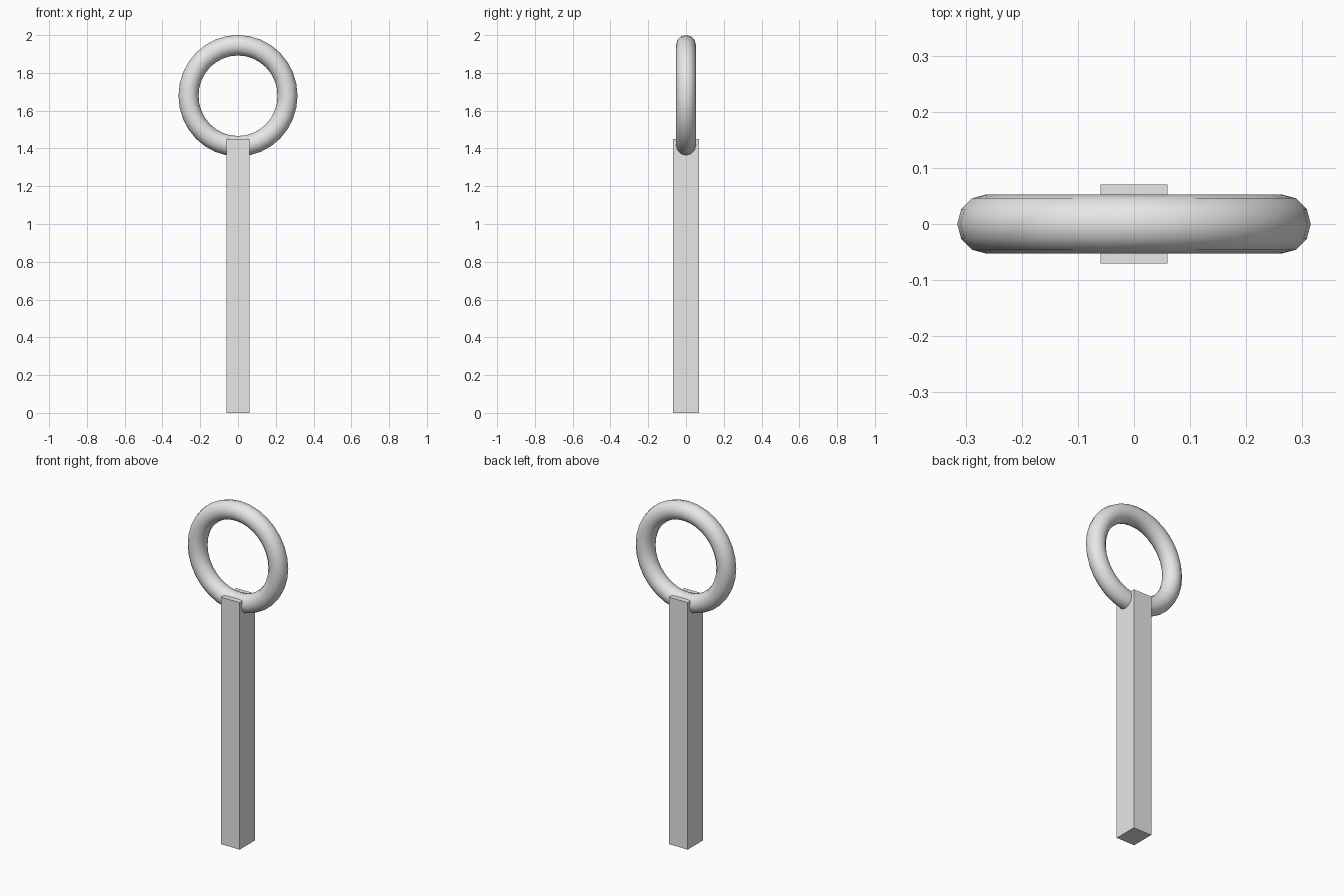
import bpy
import math

cube = bpy.data.objects.get("Cube")
if cube:
    bpy.data.objects.remove(cube, do_unlink=True)

# Single plain grey for the whole object
GREY = (0.8, 0.8, 0.8, 1.0)
grey = bpy.data.materials.new("light_grey")
grey.use_nodes = True
grey.diffuse_color = GREY
grey.node_tree.nodes["Principled BSDF"].inputs["Base Color"].default_value = GREY


def finish(name):
    """Name the active object, apply its transform and colour it."""
    obj = bpy.context.object
    obj.name = name
    bpy.ops.object.transform_apply(location=False, rotation=True, scale=True)
    obj.data.materials.append(grey)
    return obj


# Square bar, flat faced
BAR_WIDTH, BAR_DEPTH, BAR_HEIGHT = 0.12, 0.14, 1.45
bpy.ops.mesh.primitive_cube_add(size=1, location=(0, 0, BAR_HEIGHT / 2))
bpy.context.object.scale = (BAR_WIDTH, BAR_DEPTH, BAR_HEIGHT)
finish("bar")

# Upright ring sunk into the top of the bar, very slightly taller than wide
bpy.ops.mesh.primitive_torus_add(
    major_radius=0.262, minor_radius=0.053,
    major_segments=32, minor_segments=12,
    location=(0, 0, 1.679), rotation=(math.pi / 2, 0, 0))
bpy.context.object.scale = (1.0, 1.02, 1.0)
finish("ring")
bpy.ops.object.shade_smooth()
